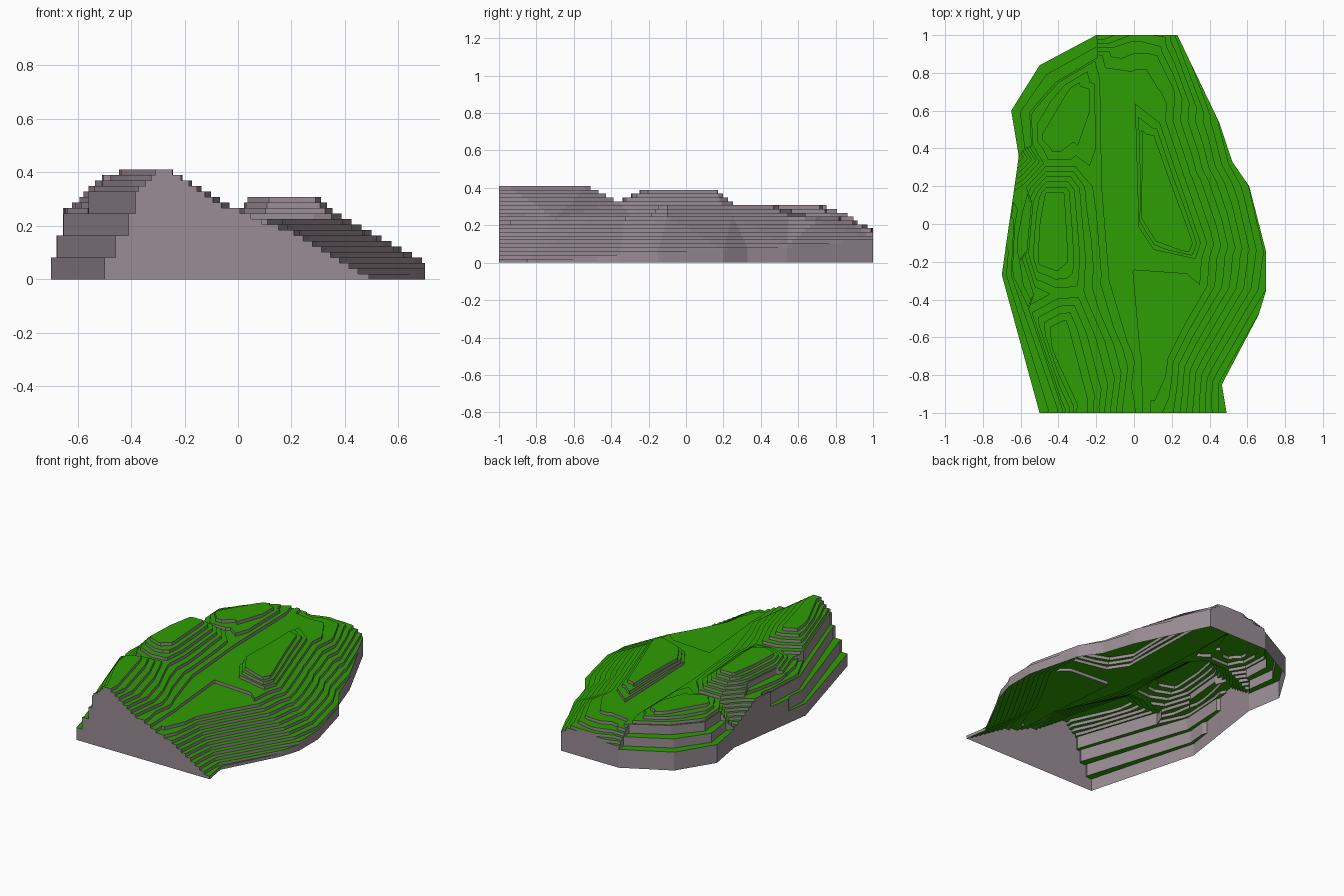
import bpy, bmesh, math
from mathutils import Vector
from mathutils.geometry import delaunay_2d_cdt

if "Cube" in bpy.data.objects:
    bpy.data.objects.remove(bpy.data.objects["Cube"])

STEP = 0.0205      # terrace height
pts, edges = [], []


def line(points, z=None, closed=False):
    """Add a break line of the terrain; z overrides a constant height."""
    s = len(pts)
    for p in points:
        pts.append((p[0], p[1], p[2] if z is None else z))
    n = len(points)
    edges.extend((s + i, s + (i + 1) % n) for i in range(n if closed else n - 1))


def ledge(points, z0, z1, shift):
    """Tall step: two nearly coincident break lines."""
    line(points, z0)
    line([(x + shift[0], y + shift[1]) for x, y in points], z1)


# Outer rim: front cut profile, right side, back, left side
front = [(-.5, .09), (-.465, .09), (-.459, .155), (-.415, .155), (-.409, .24), (-.39, .24),
         (-.384, .33), (-.33, .37), (-.3, .41), (-.26, .41), (-.2, .37), (-.06, .275),
         (0, .26), (.1, .21), (.2, .18), (.3, .12), (.4, .06), (.49, .005)]
sides = [(.465, -.85, .02), (.66, -.48, .03), (.7, -.35, .05), (.7, -.15, .065),
         (.61, .2, .07), (.52, .33, .08), (.45, .54, .09), (.23, 1, .125), (.17, 1, .17), (0, 1, .18),
         (-.2, 1, .13), (-.5, .84, .12), (-.65, .6, .12), (-.61, .36, .13), (-.637, .17, .26),
         (-.655, .04, .26), (-.657, .03, .155), (-.679, -.12, .155), (-.681, -.135, .09), (-.7, -.27, .09)]
rim = [(x, -1, z) for x, z in front] + sides
line(rim, closed=True)

# Cliff ledges on the left flank
for xa, path, z0, z1 in [(-.465, [(-.683, -.27), (-.672, -.145)], .09, .155),
                         (-.415, [(-.658, -.27), (-.643, .02)], .155, .25),
                         (-.39, [(-.565, -.45)], .25, .325)]:
    ledge([(xa + .005, -.985)] + path, z0, z1, (.006, 0))
ledge([(-.575, -.15), (-.55, .12)], .285, .33, (.006, 0))
# Cliff ledges on the back left corner
ledge([(-.585, .41), (-.61, .6), (-.47, .8), (-.2, .95)], .125, .19, (.006, -.008))
ledge([(-.55, .42), (-.56, .6), (-.42, .76), (-.2, .89)], .19, .25, (.006, -.008))

# Hill tops
line([(-.43, -.56), (-.37, -.53), (-.26, -.95), (-.29, -.95), (-.42, -.67)], .41, True)
line([(-.46, .16), (-.38, .16), (-.36, -.18), (-.42, -.23), (-.5, -.2), (-.49, 0)], .387, True)
line([(-.42, .4), (-.47, .45), (-.31, .72), (-.25, .7), (-.33, .47)], .308, True)
line([(.05, .46), (.1, .45), (.17, .25), (.3, -.1), (.28, -.14), (.12, -.08), (.04, .05)], .308, True)

# Saddles and shoulders between the left hills
line([(-.53, -.37, .3), (-.41, -.37, .325), (-.28, -.36, .325)])
line([(-.61, -.2, .275), (-.61, -.1, .285), (-.575, .2, .27), (-.47, .32, .265), (-.3, .32, .265)])
line([(-.25, .2, .29), (-.25, -.2, .315)])

# Valley floor
line([(-.18, .77), (-.17, .2), (-.13, -.3)], .256)
line([(-.04, .6), (-.03, .1), (-.02, -.1)], .256)

# Foot of the right hill
line([(0, .66), (.08, .68), (.14, .55), (.24, .25), (.36, -.1), (.33, -.19), (.1, -.14), (.02, -.02)], .25, True)
# Front plateau
line([(0, -.25), (.28, -.27), (.35, -.33), (.25, -.5), (.15, -.7), (.04, -.7)], .235, True)
# Back plateau
line([(.02, .76, .25), (.2, .7, .225), (.12, .88, .22), (.0, .95, .205), (-.1, .93, .2)])

# Triangulate the break lines inside the rim
verts, _, faces, orig, _, _ = delaunay_2d_cdt(
    [Vector(p[:2]) for p in pts], edges, [list(range(len(rim)))], 1, 1e-5)
bm = bmesh.new()
bv = []
for v, o in zip(verts, orig):
    if o:
        z = pts[o[0]][2]
    else:
        z = min(pts, key=lambda p: (v - Vector(p[:2])).length)[2]
    bv.append(bm.verts.new((v.x, v.y, z + STEP / 2)))
cliff = bm.faces.layers.float.new("cliff")
for f in faces:
    if len(set(f)) > 2:
        bm.faces.new([bv[i] for i in f])
for f in bm.faces:
    f.normal_update()
    if f.normal.z < 0:
        f.normal_flip()
        f.normal_update()
    # Cliff triangles stay one tall step at their lowest height
    if f.normal.z < 0.25:
        f[cliff] = min(v.co.z for v in f.verts)

# Cut along every contour level
for k in range(1, 22):
    bmesh.ops.bisect_plane(bm, geom=bm.verts[:] + bm.edges[:] + bm.faces[:], dist=1e-6,
                           plane_co=(0, 0, k * STEP), plane_no=(0, 0, 1))


def level(f):
    z = f[cliff] or sum(v.co.z for v in f.verts) / len(f.verts)
    return max(1, math.floor(z / STEP + 1e-4)) * STEP


# Flat treads plus upright risers, open underneath
out = bmesh.new()
for f in bm.faces:
    h = level(f)
    out.faces.new([out.verts.new((v.co.x, v.co.y, h)) for v in f.verts])
    for lp in f.loops:
        others = [g for g in lp.edge.link_faces if g != f]
        low = level(others[0]) if others else 0
        if low < h - 1e-5:
            a, b = lp.vert.co, lp.link_loop_next.vert.co
            q = out.faces.new([out.verts.new(c) for c in
                               ((a.x, a.y, low), (b.x, b.y, low), (b.x, b.y, h), (a.x, a.y, h))])
            q.material_index = 1
bmesh.ops.remove_doubles(out, verts=out.verts[:], dist=1e-5)
bmesh.ops.dissolve_limit(out, angle_limit=0.005, verts=out.verts[:], edges=out.edges[:],
                         delimit={'MATERIAL'})

mesh = bpy.data.meshes.new("terraced_hills")
out.to_mesh(mesh)
obj = bpy.data.objects.new("terraced_hills", mesh)
bpy.context.collection.objects.link(obj)
for name, col in (("grass", (.027, .34, .001, 1)), ("rock", (.32, .265, .295, 1))):
    m = bpy.data.materials.new(name)
    m.diffuse_color = col
    m.use_nodes = True
    m.node_tree.nodes["Principled BSDF"].inputs["Base Color"].default_value = m.diffuse_color
    mesh.materials.append(m)
